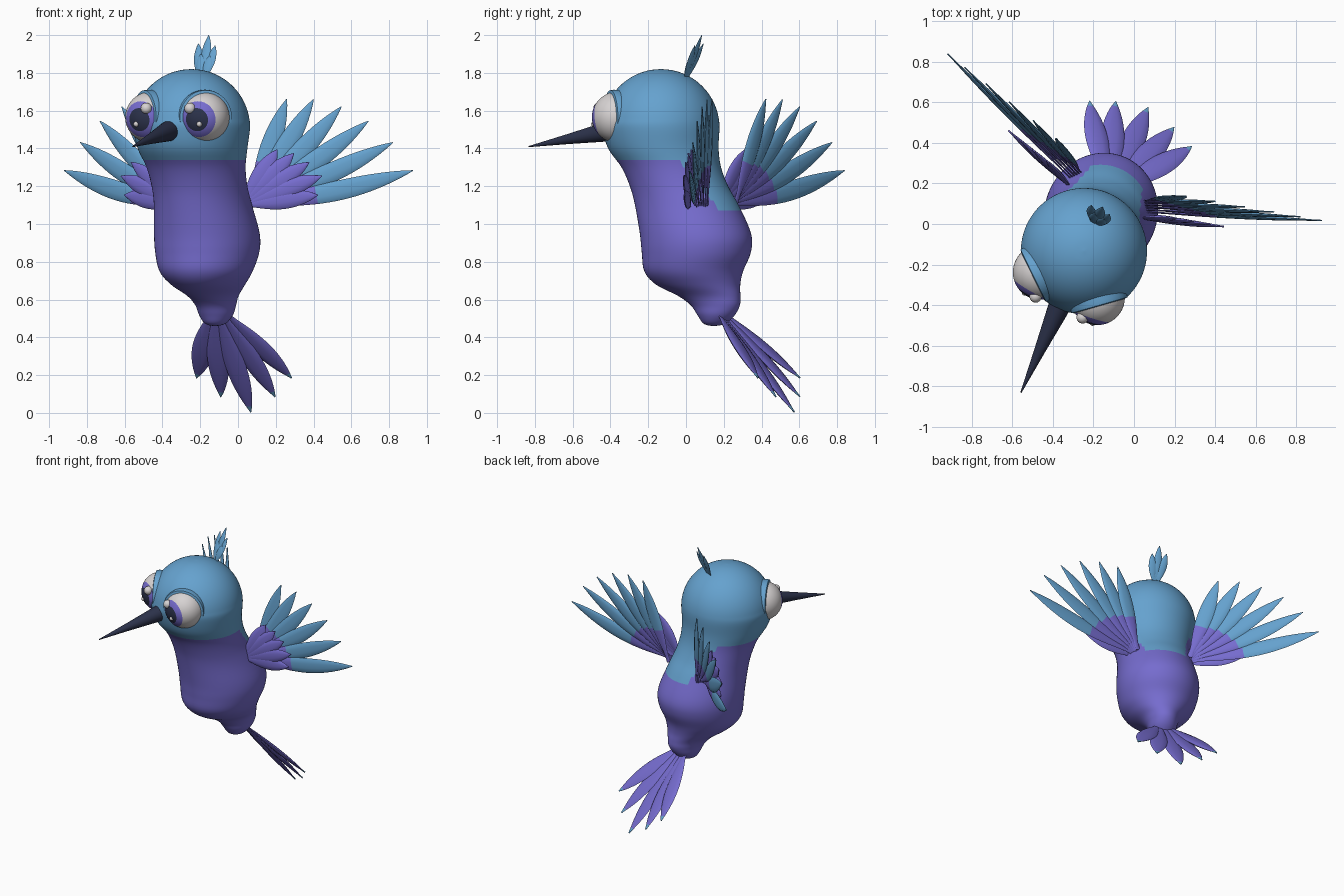
import bpy, bmesh, math
from mathutils import Vector, Matrix

cube = bpy.data.objects.get("Cube")
if cube:
    bpy.data.objects.remove(cube, do_unlink=True)

# Bird is built facing -y, then turned and placed
PLACE = Matrix.Translation((-0.165, 0.05, 0)) @ Matrix.Rotation(math.radians(-24), 4, 'Z')


def material(name, rgb):
    m = bpy.data.materials.new(name)
    m.use_nodes = True
    m.diffuse_color = (*rgb, 1)
    m.node_tree.nodes["Principled BSDF"].inputs["Base Color"].default_value = (*rgb, 1)
    return m


BLUE = material("sky_blue", (0.13, 0.36, 0.62))
PURPLE = material("violet", (0.18, 0.15, 0.62))
NAVY = material("dark_navy", (0.025, 0.032, 0.07))
WHITE = material("eye_white", (0.68, 0.65, 0.65))


def finish(name, bm, mats, angle=60):
    bmesh.ops.recalc_face_normals(bm, faces=bm.faces)
    mesh = bpy.data.meshes.new(name)
    bm.to_mesh(mesh)
    bm.free()
    for m in mats:
        mesh.materials.append(m)
    ob = bpy.data.objects.new(name, mesh)
    bpy.context.collection.objects.link(ob)
    ob.matrix_world = PLACE
    bpy.ops.object.select_all(action='DESELECT')
    ob.select_set(True)
    bpy.context.view_layer.objects.active = ob
    bpy.ops.object.shade_smooth_by_angle(angle=math.radians(angle))
    return ob


def loft(bm, rings, sides):
    """Skin elliptical rings of (centre, half-axis, half-axis); returns rows of faces."""
    loops = []
    for c, a, b in rings:
        turns = [math.tau * i / sides for i in range(sides)]
        loops.append([bm.verts.new(c + a * math.cos(t) + b * math.sin(t)) for t in turns])
    rows = []
    for lo, hi in zip(loops, loops[1:]):
        rows.append([bm.faces.new((lo[i], lo[(i + 1) % sides], hi[(i + 1) % sides], hi[i]))
                     for i in range(sides)])
    bm.faces.new(loops[0])
    rows[-1].append(bm.faces.new(loops[-1]))
    return rows


def feather(bm, root, tip, normal, width, thick, split, sag=0.0):
    """Flat leaf; faces past the split fraction take material 1."""
    root, tip = Vector(root), Vector(tip)
    along = tip - root
    side = along.cross(Vector(normal)).normalized()
    flat = side.cross(along).normalized()
    steps = 20
    ts = sorted([i / steps for i in range(steps + 1)] + ([split] if 0 < split < 1 else []))
    rings = []
    for t in ts:
        w = max(0.35 * (1 - t), math.sin(math.pi * t ** 1.2) ** 0.8 if t < 1 else 0, 0.04)
        c = root + along * t - Vector((0, 0, sag * math.sin(math.pi * t)))
        rings.append((c, side * width / 2 * w, flat * thick / 2 * max(w, 0.3)))
    for t, row in zip(ts, loft(bm, rings, 10)):
        for f in row:
            f.material_index = int(t >= split)


# Head and body in one skin: (height, depth offset, half width, half depth)
R, HEAD = 0.31, Vector((0, -0.2, 1.51))
keys = [(HEAD.z + R * math.cos(t), HEAD.y, R * math.sin(t), R * math.sin(t))
        for t in (math.radians(10 * i + 0.5) for i in range(10))]
keys += [(1.4, -0.186, 0.29, 0.293), (1.3, -0.14, 0.262, 0.264), (1.2, -0.095, 0.252, 0.262),
         (1.1, -0.05, 0.256, 0.278), (0.95, 0, 0.276, 0.298), (0.85, 0.005, 0.272, 0.292),
         (0.75, -0.01, 0.243, 0.265), (0.68, 0.015, 0.19, 0.23), (0.62, 0.079, 0.128, 0.172),
         (0.57, 0.115, 0.102, 0.135), (0.52, 0.12, 0.088, 0.103), (0.48, 0.112, 0.062, 0.068),
         (0.465, 0.108, 0.035, 0.04), (0.46, 0.106, 0.004, 0.004)]
rings, sub = [], 5
for i in range(len(keys) - 1):
    p0, p1, p2, p3 = [Vector(keys[min(max(j, 0), len(keys) - 1)]) for j in range(i - 1, i + 3)]
    for s in range(sub):
        t = s / sub
        q = p1 + 0.5 * t * (p2 - p0 + t * (2 * p0 - 5 * p1 + 4 * p2 - p3
                                           + t * (3 * (p1 - p2) + p3 - p0)))
        rings.append((Vector((0, q[1], q[0])), Vector((q[2], 0, 0)), Vector((0, q[3], 0))))
bm = bmesh.new()
loft(bm, rings, 96)
bm.normal_update()
for f in bm.faces:
    # blue hood with a bib dropping down the throat
    off = math.degrees(math.atan2(abs(f.normal.x), -f.normal.y))
    k = min(max((56 - off) / 24, 0), 1)
    edge = 1.34 - 0.26 * k * k * (3 - 2 * k)
    f.material_index = int(f.calc_center_median().z < edge)
finish("body", bm, [BLUE, PURPLE], 80)

# Beak
bm = bmesh.new()
base, point = Vector((0, -0.4, 1.51)), Vector((0, -0.965, 1.41))
loft(bm, [(base.lerp(point, t), Vector((r, 0, 0)), Vector((0, 0, r)))
          for t, r in ((0, 0.064), (0.25, 0.05), (0.6, 0.027), (1, 0.003))], 24)
finish("beak", bm, [NAVY])


def direction(azimuth, elevation):
    a, e = math.radians(azimuth), math.radians(elevation)
    return Vector((math.sin(a) * math.cos(e), -math.cos(a) * math.cos(e), math.sin(e)))


EYE_R = 0.135
for sx, label in ((1, "left"), (-1, "right")):
    # Eyeball with iris and pupil as polar bands
    out = direction(40 * sx, 0)
    centre = HEAD + out * 0.24 + Vector((0, 0, 0.055))
    gaze = direction(6 * sx, -6)
    turn = gaze.to_track_quat('Z', 'Y').to_matrix().to_4x4()
    bm = bmesh.new()
    bmesh.ops.create_uvsphere(bm, u_segments=48, v_segments=40, radius=EYE_R,
                              matrix=Matrix.Translation(centre) @ turn)
    for f in bm.faces:
        a = math.degrees((f.calc_center_median() - centre).angle(gaze))
        f.material_index = 2 if a < 27 else 1 if a < 45 else 0
    finish(label + "_eye", bm, [WHITE, PURPLE, NAVY])

    # Catchlights
    bm = bmesh.new()
    for az, el, r in ((-13, 21, 0.03), (13, -16, 0.015)):
        d = direction(az * sx, el)
        bmesh.ops.create_uvsphere(bm, u_segments=16, v_segments=10, radius=r,
                                  matrix=Matrix.Translation(centre + d * EYE_R * 0.97))
    finish(label + "_eye_catchlights", bm, [WHITE])

    # Eyelid rim
    bm = bmesh.new()
    across, up = out.cross(Vector((0, 0, 1))), Vector((0, 0, 1))
    loft(bm, [(centre + out * d, across * r, up * r)
              for d, r in ((-0.03, 0.142), (0.02, 0.146), (0.038, 0.143), (0.042, 0.13))], 48)
    finish(label + "_eyelid", bm, [BLUE])

    # Wing: long flight feathers fanned from the shoulder
    normal = (-0.3 * sx, 1, 0)
    bm = bmesh.new()
    for i in range(6):
        a, size = math.radians(12.5 + 12.2 * i), 0.845 - 0.052 * i
        du, dz = size * math.cos(a), size * math.sin(a)
        feather(bm, (0.18 * sx, 0.09 + 0.012 * i, 1.1),
                (sx * (0.185 + du), 0.21 + 0.247 * du, 1.1 + dz),
                normal, 0.105, 0.024, (0.36 - 0.025 * i) / size, 0.025 - 0.004 * i)
    finish(label + "_wing_flight_feathers", bm, [PURPLE, BLUE])

    # Wing: short covert feathers in front
    bm = bmesh.new()
    for i, size in enumerate((0.385, 0.43, 0.405, 0.375, 0.34)):
        a = math.radians(8 + 13 * i)
        du, dz = size * math.cos(a), size * math.sin(a)
        feather(bm, (0.18 * sx, 0.055, 1.1), (sx * (0.18 + du), 0.09 + 0.25 * du, 1.1 + dz),
                normal, 0.1, 0.03, 2)
    finish(label + "_wing_coverts", bm, [PURPLE])

# Tail fan with blue tips
bm = bmesh.new()
for u, v, z in ((-0.275, 0.485, 0.185), (-0.157, 0.536, 0.085), (0, 0.573, 0.004),
                (0.157, 0.536, 0.085), (0.275, 0.485, 0.185)):
    feather(bm, (u * 0.12, 0.14, 0.54), (u, v, z), (0, 0.75, 0.65), 0.12, 0.03, 0.94)
finish("tail_feathers", bm, [PURPLE, BLUE])

# Crest tuft
bm = bmesh.new()
for u, v, z in ((-0.004, 0.035, 2.0), (-0.058, 0.02, 1.955), (0.042, 0.015, 1.945),
                (-0.03, -0.01, 1.9), (0.025, -0.015, 1.89)):
    feather(bm, (u * 0.3, -0.06, 1.76), (u, v, z), (0, 1, -0.4), 0.055, 0.016, 2)
finish("crest_feathers", bm, [BLUE])
